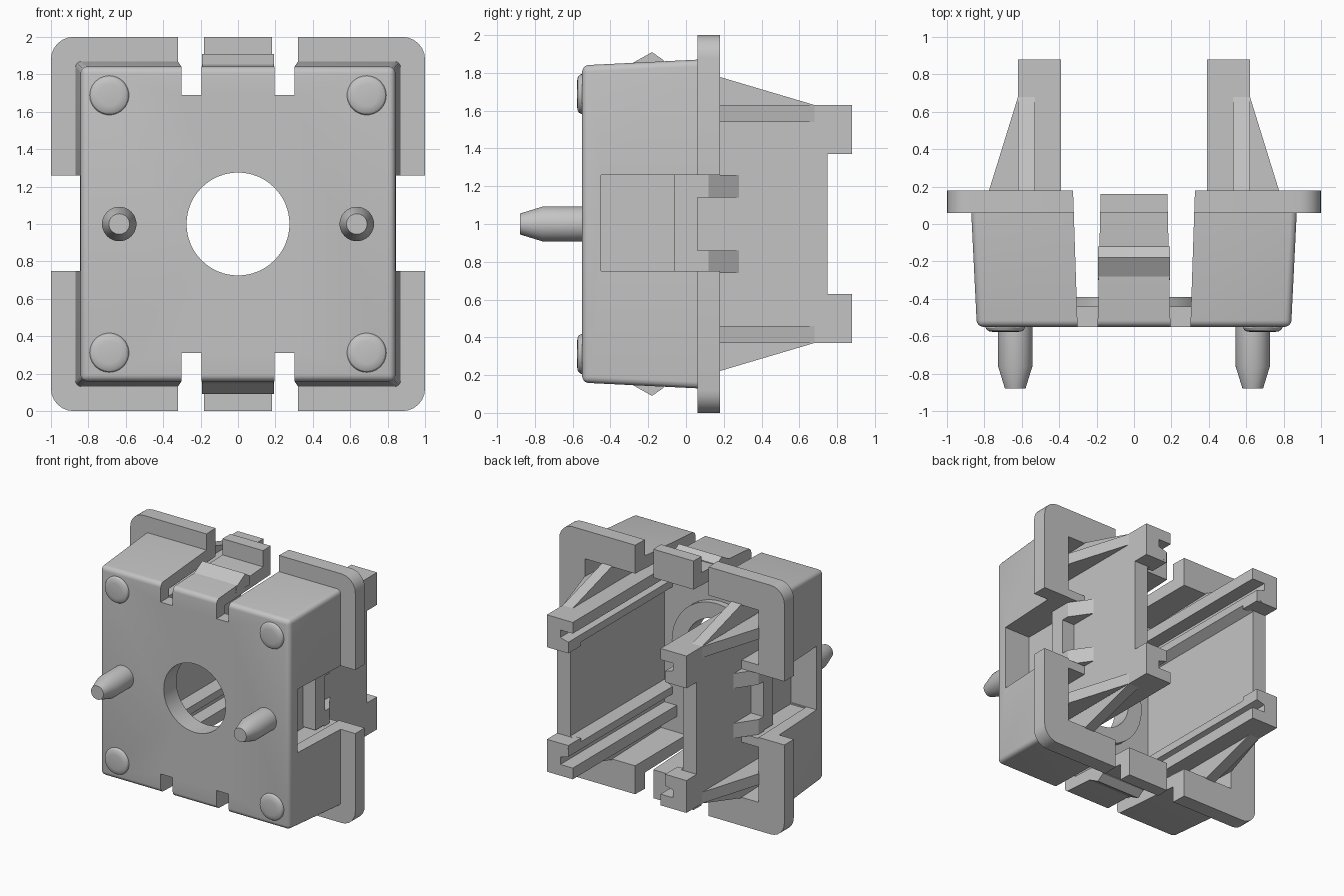
import bpy, bmesh, math
from mathutils import Vector

cube = bpy.data.objects.get("Cube")
if cube:
    bpy.data.objects.remove(cube, do_unlink=True)

grey = bpy.data.materials.new("plain grey")
grey.use_nodes = True
COLOUR = (0.55, 0.55, 0.55, 1)
grey.diffuse_color = COLOUR
grey.node_tree.nodes["Principled BSDF"].inputs["Base Color"].default_value = COLOUR


def finish(name, bm, mirror=""):
    """Object centred on the housing axis (z = 1), mirrored about that centre."""
    bmesh.ops.recalc_face_normals(bm, faces=bm.faces)
    mesh = bpy.data.meshes.new(name)
    bm.to_mesh(mesh)
    bm.free()
    mesh.materials.append(grey)
    ob = bpy.data.objects.new(name, mesh)
    ob.location.z = 1
    bpy.context.collection.objects.link(ob)
    if mirror:
        mod = ob.modifiers.new("mirror", 'MIRROR')
        mod.use_axis = ("x" in mirror, False, "z" in mirror)
        mod.use_mirror_merge = False
    return ob


def prism(name, pts, axis, lo, hi, mirror=""):
    """Extrude a closed 2D profile along one axis."""
    def place(p, d):
        return {"x": (d, p[0], p[1]), "y": (p[0], d, p[1]), "z": (p[0], p[1], d)}[axis]
    bm = bmesh.new()
    a = [bm.verts.new(place(p, lo)) for p in pts]
    b = [bm.verts.new(place(p, hi)) for p in pts]
    bm.faces.new(a)
    bm.faces.new(b)
    for i in range(len(pts)):
        j = (i + 1) % len(pts)
        bm.faces.new((a[i], a[j], b[j], b[i]))
    return finish(name, bm, mirror)


def box(name, x, y, z, mirror=""):
    return prism(name, [(x[0], z[0]), (x[1], z[0]), (x[1], z[1]), (x[0], z[1])],
                 "y", y[0], y[1], mirror)


def frustum(name, y0, half0, y1, half1, bevel=0, round_front=False):
    """Square block growing from y0 to y1 with rounded long edges."""
    bm = bmesh.new()
    rings = [[bm.verts.new((sx * h, y, sz * h)) for sx, sz in
              ((-1, -1), (1, -1), (1, 1), (-1, 1))] for y, h in ((y0, half0), (y1, half1))]
    bm.faces.new(rings[0])
    bm.faces.new(rings[1])
    for i in range(4):
        j = (i + 1) % 4
        bm.faces.new((rings[0][i], rings[0][j], rings[1][j], rings[1][i]))
    if bevel:
        edges = [e for e in bm.edges if abs(e.verts[0].co.y - e.verts[1].co.y) > 0.01
                 or (round_front and e.verts[0].co.y < y0 + 0.01)]
        bmesh.ops.bevel(bm, geom=edges, offset=bevel, segments=6, profile=0.5,
                        affect='EDGES')
    return finish(name, bm)


def lathe(name, profile, centre, mirror="", steps=40):
    """Revolve (radius, y) points about a front-to-back axis."""
    bm = bmesh.new()
    rings = []
    for r, y in profile:
        rings.append([bm.verts.new((centre[0] + r * math.cos(t), y, centre[1] + r * math.sin(t)))
                      for t in (2 * math.pi * k / steps for k in range(steps))])
    for a, b in zip(rings, rings[1:]):
        for i in range(steps):
            j = (i + 1) % steps
            bm.faces.new((a[i], a[j], b[j], b[i]))
    bm.faces.new(rings[0])
    bm.faces.new(rings[-1])
    return finish(name, bm, mirror)


def combine(ob, others, operation='DIFFERENCE'):
    """Apply the object's modifiers, then its booleans, and drop the helpers."""
    for other in others:
        other.hide_render = True
        mod = ob.modifiers.new("bool", 'BOOLEAN')
        mod.operation, mod.solver, mod.object = operation, 'EXACT', other
    bpy.context.view_layer.update()
    bpy.ops.object.select_all(action='DESELECT')
    bpy.context.view_layer.objects.active = ob
    ob.select_set(True)
    for mod in list(ob.modifiers):
        bpy.ops.object.modifier_apply(modifier=mod.name)
    for other in others:
        bpy.data.objects.remove(other, do_unlink=True)


# Housing: tapered shell, flange and raised ring behind the front opening
housing = frustum("housing", -0.55, 0.84, 0.1, 0.872, 0.035, True)
combine(housing, [frustum("flange", 0.06, 1.0, 0.18, 1.0, 0.12)], 'UNION')
combine(housing, [frustum("cavity", -0.44, 0.755, 0.3, 0.775)])
combine(housing, [lathe("ring", [(0.4, -0.47), (0.4, -0.39)], (0, 0))], 'UNION')

# Openings: bore, side recesses and the slots that free the snap fingers
SLOT = [(0.196, -0.6), (0.3, -0.6), (0.33, 0.3), (0.175, 0.3)]
combine(housing, [
    lathe("bore", [(0.275, -0.7), (0.275, -0.3)], (0, 0), steps=64),
    box("side_cut", (0.62, 1.2), (-0.45, 0.3), (-0.25, 0.26), "x"),
    prism("slot_cut", SLOT, "z", 0.69, 1.2, "xz"),
    box("finger_trim", (-0.2, 0.2), (0.16, 0.3), (0.7, 1.2), "z"),
])

# Side recess walls, end block and small back ribs
box("recess_wall", (0.58, 0.8), (-0.46, 0.178), (0.26, 0.33), "xz")
box("recess_block", (0.58, 0.73), (-0.06, 0.06), (-0.25, 0.26), "x")
prism("recess_rib", [(0.6, 0.05), (0.73, 0.05), (0.73, 0.12), (0.62, 0.28), (0.6, 0.28)],
      "z", 0.14, 0.26, "xz")

# Snap finger wedges, top and bottom
prism("snap_wedge", [(-0.3, 0.8), (-0.29, 0.848), (-0.18, 0.91), (-0.12, 0.868), (-0.12, 0.8)],
      "x", -0.192, 0.192, "z")

# Rear arms: wall with grooved rails along the inner edges
half = [(0.5, 0.36), (0.43, 0.4), (0.43, 0.46), (0.5, 0.48), (0.5, 0.54),
        (0.39, 0.54), (0.39, 0.63)]
section = half + [(0.62, 0.63), (0.62, -0.63)] + [(x, -z) for x, z in reversed(half)]
arm = prism("rear_arm", section, "y", -0.45, 0.88, "x")
combine(arm, [box("arm_trim", (0.3, 0.7), (0.75, 1.0), (-0.37, 0.37), "x")])
# Solid clip ends close the rail behind its groove
box("arm_clip", (0.43, 0.51), (0.72, 0.879), (0.37, 0.46), "xz")

# Gussets between the arms and the shell
box_y = (-0.45, 0.18, 0.68)
prism("upright_gusset", [(box_y[0], 0.6), (box_y[0], 0.77), (box_y[1], 0.778),
                         (box_y[2], 0.63), (box_y[2], 0.6)], "x", 0.53, 0.619, "xz")
prism("side_gusset", [(0.6, box_y[0]), (0.765, box_y[0]), (0.775, box_y[1]),
                      (0.62, box_y[2]), (0.6, box_y[2])], "z", 0.54, 0.629, "xz")

# Front feet and locating pegs
foot = lathe("front_foot", [(0.105, -0.53), (0.105, -0.555), (0.098, -0.567), (0.085, -0.574),
                            (0.06, -0.578)], (0.688, 0.688), "xz")
peg = lathe("locating_peg", [(0.092, -0.52), (0.092, -0.76), (0.055, -0.88)], (0.635, 0), "x")

# Smooth the round surfaces and keep the corners crisp
bpy.ops.object.select_all(action='DESELECT')
for ob in (housing, foot, peg):
    ob.select_set(True)
bpy.context.view_layer.objects.active = housing
bpy.ops.object.shade_smooth_by_angle(angle=math.radians(30))
